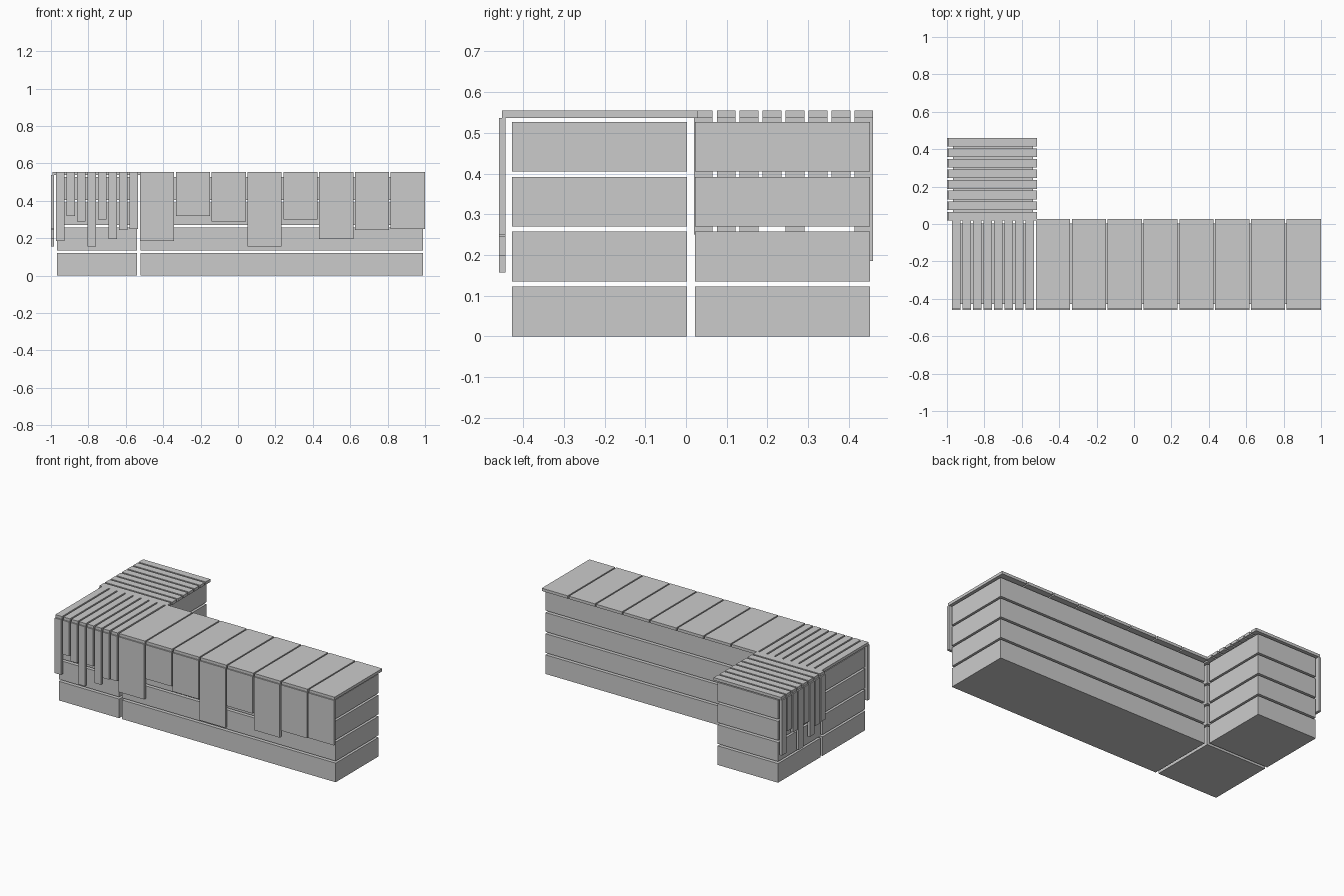
import bpy, bmesh
from mathutils import Vector

if "Cube" in bpy.data.objects:
    bpy.data.objects.remove(bpy.data.objects["Cube"])

# One flat grey for the whole model
grey = bpy.data.materials.new("light grey")
grey.diffuse_color = (0.6, 0.6, 0.6, 1)
grey.use_nodes = True
grey.node_tree.nodes["Principled BSDF"].inputs["Base Color"].default_value = grey.diffuse_color


def boxes(name, *ranges):
    """Make one object from boxes given as (x0, x1, y0, y1, z0, z1)."""
    bm = bmesh.new()
    for x0, x1, y0, y1, z0, z1 in ranges:
        verts = bmesh.ops.create_cube(bm, size=1)["verts"]
        bmesh.ops.scale(bm, verts=verts, vec=(x1 - x0, y1 - y0, z1 - z0))
        bmesh.ops.translate(bm, verts=verts,
                            vec=Vector((x0 + x1, y0 + y1, z0 + z1)) / 2)
    mesh = bpy.data.meshes.new(name)
    bm.to_mesh(mesh)
    bm.free()
    mesh.materials.append(grey)
    obj = bpy.data.objects.new(name, mesh)
    bpy.context.collection.objects.link(obj)


# Stacked slabs: three columns of four layers with shadow gaps
columns = {
    "corner_slab": (-0.967, -0.54, -0.428, 0.003),
    "long_slab": (-0.52, 0.99, -0.428, 0.003),
    "back_slab": (-0.967, -0.54, 0.022, 0.452),
}
for name, (x0, x1, y0, y1) in columns.items():
    for layer in range(4):
        z = layer * 0.135
        boxes(f"{name}_{layer}", (x0, x1, y0, y1, z, z + 0.122))

# Counter planks, each with a hanging board of its own length
DROPS = [0.185, 0.32, 0.29, 0.157, 0.30, 0.197, 0.245, 0.25]
TOP0, TOP1 = 0.537, 0.555

for i, drop in enumerate(DROPS):
    # wide planks of the long counter
    x = -0.524 + i * 0.1915
    boxes(f"wide_plank_{i}",
          (x, x + 0.183, -0.452, 0.028, TOP0, TOP1),
          (x, x + 0.183, -0.46, -0.443, drop, TOP0))

    # narrow slats of the corner
    x = -0.974 + i * 0.0562
    boxes(f"corner_slat_{i}",
          (x, x + 0.046, -0.452, 0.022, TOP0, TOP1),
          (x, x + 0.046, -0.46, -0.443, drop, TOP0))

    # narrow slats of the back wing, hanging on the left side
    y = 0.46 - i * 0.0564
    boxes(f"back_slat_{i}",
          (-0.992, -0.518, y - 0.046, y, TOP0, TOP1),
          (-1.0, -0.983, y - 0.046, y, drop, TOP0))
